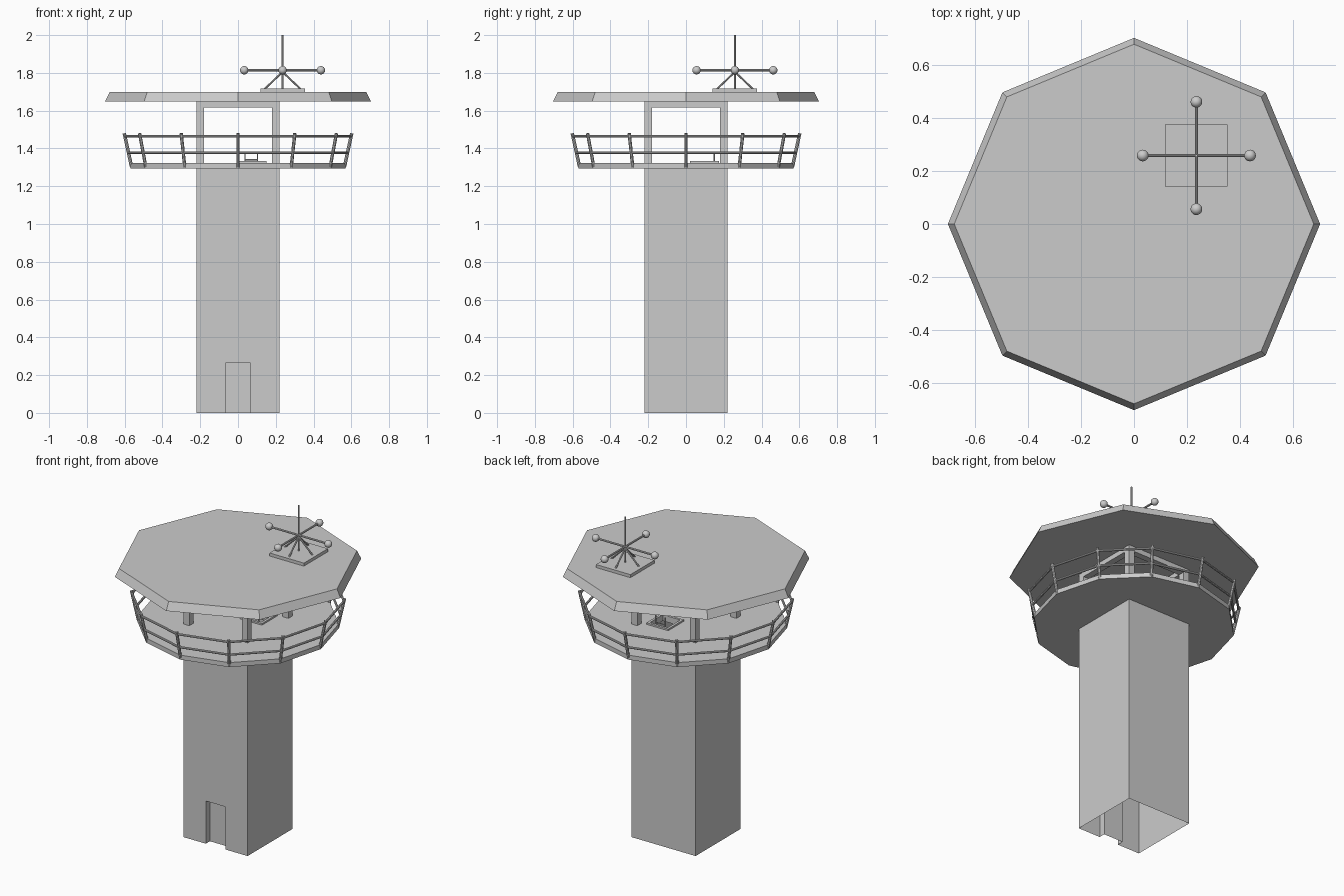
import bpy, bmesh, math
from mathutils import Vector

if "Cube" in bpy.data.objects:
    bpy.data.objects.remove(bpy.data.objects["Cube"], do_unlink=True)

grey = bpy.data.materials.new("plain_grey")
grey.use_nodes = True
grey.diffuse_color = (0.6, 0.6, 0.6, 1)
grey.node_tree.nodes["Principled BSDF"].inputs["Base Color"].default_value = (0.6, 0.6, 0.6, 1)


def finish(bm, name):
    mesh = bpy.data.meshes.new(name)
    bm.to_mesh(mesh)
    bm.free()
    mesh.materials.append(grey)
    obj = bpy.data.objects.new(name, mesh)
    bpy.context.collection.objects.link(obj)
    return obj


def box(bm, low, high):
    low, high = Vector(low), Vector(high)
    verts = bmesh.ops.create_cube(bm, size=1)["verts"]
    for v in verts:
        v.co = (low + high) / 2 + v.co * (high - low)


def rod(bm, start, end, radius, sides=8):
    start, end = Vector(start), Vector(end)
    axis = end - start
    verts = bmesh.ops.create_cone(bm, cap_ends=True, segments=sides, radius1=radius,
                                  radius2=radius, depth=axis.length)["verts"]
    turn = axis.to_track_quat("Z", "Y")
    for v in verts:
        v.co = turn @ v.co + (start + end) / 2


def ring(radius, z, sides):
    return [Vector((radius * math.cos(i * math.tau / sides),
                    radius * math.sin(i * math.tau / sides), z)) for i in range(sides)]


def slab(name, sides, low_radius, high_radius, low, high):
    bm = bmesh.new()
    bottom = [bm.verts.new(p) for p in ring(low_radius, low, sides)]
    top = [bm.verts.new(p) for p in ring(high_radius, high, sides)]
    bm.faces.new(bottom[::-1])
    bm.faces.new(top)
    for i in range(sides):
        j = (i + 1) % sides
        bm.faces.new((bottom[i], bottom[j], top[j], top[i]))
    return finish(bm, name)


def walls(bm, path, low, high):
    lower = [bm.verts.new((x, y, low)) for x, y in path]
    upper = [bm.verts.new((x, y, high)) for x, y in path]
    for i in range(len(path)):
        j = (i + 1) % len(path)
        bm.faces.new((lower[i], lower[j], upper[j], upper[i]))


# Hollow square shaft with a recessed doorway
H, DOOR, DOOR_TOP, RECESS = 0.22, 0.067, 0.265, 0.04
SHAFT_TOP, DECK_TOP, ROOF_LOW, ROOF_TOP = 1.295, 1.323, 1.648, 1.698
square = [(-H, -H), (H, -H), (H, H), (-H, H)]
notch = [(-DOOR, -H), (-DOOR, -H + RECESS), (DOOR, -H + RECESS), (DOOR, -H)]
bm = bmesh.new()
walls(bm, square[:1] + notch + square[1:], 0, DOOR_TOP)
walls(bm, square, DOOR_TOP, SHAFT_TOP)
bm.faces.new([bm.verts.new((x, y, DOOR_TOP)) for x, y in notch])
finish(bm, "tower_shaft")

# Twelve-sided deck with a hatch opening cut through it
deck = slab("deck", 12, 0.57, 0.57, SHAFT_TOP, DECK_TOP)
X0, X1, Y0, Y1 = 0.0, 0.15, 0.02, 0.175
LIP = 0.015
bm = bmesh.new()
box(bm, (X0 + LIP, Y0 + LIP, 1.2), (X1 - LIP, Y1 - LIP, 1.4))
cutter = finish(bm, "hatch_cutter")
cutter.hide_render = True
cut = deck.modifiers.new("hatch_hole", "BOOLEAN")
cut.object = cutter
cut.solver = "EXACT"
bpy.context.view_layer.objects.active = deck
bpy.ops.object.modifier_apply(modifier=cut.name)
bpy.data.objects.remove(cutter, do_unlink=True)

# Raised hatch frame
bm = bmesh.new()
for x in (X0, X1 - LIP):
    box(bm, (x, Y0, SHAFT_TOP), (x + LIP, Y1, 1.333))
for y in (Y0, Y1 - LIP):
    box(bm, (X0 + LIP, y, SHAFT_TOP), (X1 - LIP, y + LIP, 1.333))
finish(bm, "hatch_frame")

# Ladder rising through the hatch
bm = bmesh.new()
for x in (0.037, 0.103):
    rod(bm, (x, 0.15, 0.3), (x, 0.15, 1.385), 0.004, 6)
for i in range(19):
    z = 0.35 + i * 0.055
    rod(bm, (0.037, 0.15, z), (0.103, 0.15, z), 0.003, 6)
finish(bm, "ladder")

# Corner pillars and the beams they carry
IN = H - 0.04
bm = bmesh.new()
for sx in (-1, 1):
    for sy in (-1, 1):
        box(bm, (min(sx * IN, sx * H), min(sy * IN, sy * H), SHAFT_TOP),
            (max(sx * IN, sx * H), max(sy * IN, sy * H), ROOF_LOW))
finish(bm, "roof_pillars")
bm = bmesh.new()
for low, high in ((-H, -IN), (IN, H)):
    box(bm, (low, -IN, 1.618), (high, IN, ROOF_LOW))
    box(bm, (-IN, low, 1.618), (IN, high, ROOF_LOW))
finish(bm, "roof_beams")

# Railing leaning outward, one post at each deck corner
bm = bmesh.new()
for foot, head in zip(ring(0.563, 1.3, 12), ring(0.602, 1.48, 12)):
    rod(bm, foot, head, 0.009)
finish(bm, "railing_posts")
bm = bmesh.new()
for radius, z in ((0.58, 1.377), (0.598, 1.464)):
    points = ring(radius, z, 12)
    for i in range(12):
        rod(bm, points[i - 1], points[i], 0.007)
finish(bm, "railing_bars")

# Eight-sided roof with sloping rim
slab("roof", 8, 0.704, 0.68, ROOF_LOW, ROOF_TOP)

# Antenna: base plate, mast, struts, cross arms with ball ends
C = Vector((0.236, 0.259, 0))
ARM_Z = 1.814
bm = bmesh.new()
box(bm, C + Vector((-0.118, -0.118, ROOF_TOP)), C + Vector((0.118, 0.118, 1.717)))
finish(bm, "antenna_base")
frame, balls = bmesh.new(), bmesh.new()
rod(frame, C + Vector((0, 0, 1.71)), C + Vector((0, 0, 2.0)), 0.005)
for i in range(4):
    out = Vector((math.cos(i * math.pi / 2), math.sin(i * math.pi / 2), 0))
    tip = C + out * 0.203 + Vector((0, 0, ARM_Z))
    rod(frame, C + Vector((0, 0, ARM_Z)), tip, 0.006)
    rod(frame, C + Vector((0, 0, 1.805)), C + out * 0.095 + Vector((0, 0, 1.715)), 0.005)
    ball = bmesh.ops.create_uvsphere(balls, u_segments=20, v_segments=12, radius=0.022)
    bmesh.ops.translate(balls, verts=ball["verts"], vec=tip)
finish(frame, "antenna_frame")
for face in balls.faces:
    face.smooth = True
finish(balls, "antenna_balls")
